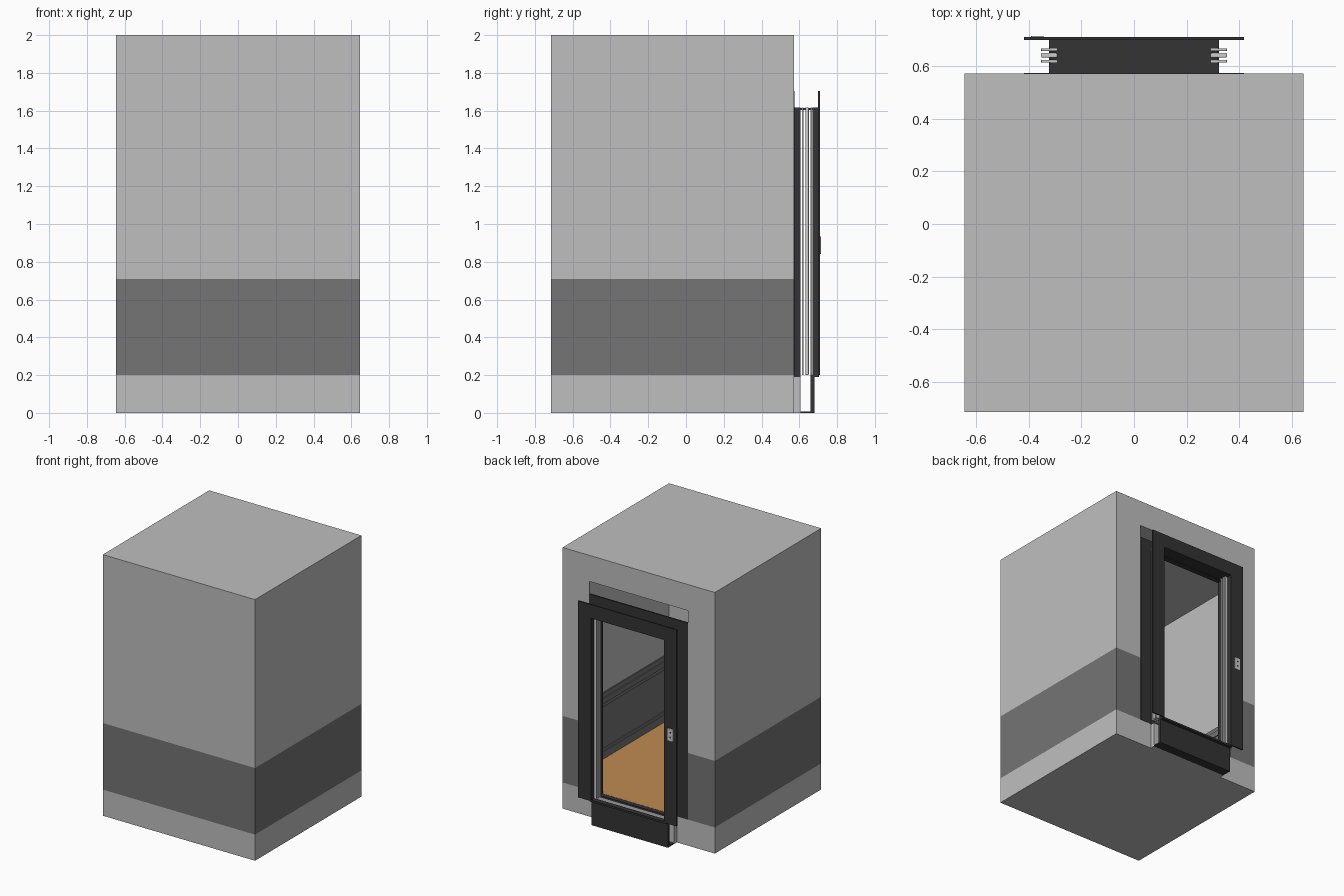
import bpy
import bmesh

if "Cube" in bpy.data.objects:
    bpy.data.objects.remove(bpy.data.objects["Cube"], do_unlink=True)


def material(name, rgb):
    m = bpy.data.materials.new(name)
    m.use_nodes = True
    colour = (*rgb, 1)
    m.diffuse_color = colour
    m.node_tree.nodes["Principled BSDF"].inputs["Base Color"].default_value = colour
    return m


LIGHT = material("light grey", (0.52, 0.52, 0.52))
BAND = material("mid grey", (0.178, 0.178, 0.178))
DARK = material("charcoal", (0.033, 0.033, 0.033))
WOOD = material("warm wood", (0.53, 0.26, 0.085))
SILVER = material("silver", (0.6, 0.6, 0.6))


def box(name, xs, ys, zs, mat, bevel=0):
    """Box spanning the given ranges on each axis."""
    mesh = bpy.data.meshes.new(name)
    bm = bmesh.new()
    bmesh.ops.create_cube(bm, size=1)
    for v in bm.verts:
        v.co = [r[0] if c < 0 else r[1] for c, r in zip(v.co, (xs, ys, zs))]
    bm.to_mesh(mesh)
    bm.free()
    mesh.materials.append(mat)
    ob = bpy.data.objects.new(name, mesh)
    bpy.context.collection.objects.link(ob)
    if bevel:
        mod = ob.modifiers.new("rounded", "BEVEL")
        mod.width, mod.segments = bevel, 3
    return ob


def pair(name, xs, ys, zs, mat, bevel=0):
    """Matching boxes on the left and right."""
    box("left_" + name, xs, ys, zs, mat, bevel)
    box("right_" + name, (-xs[1], -xs[0]), ys, zs, mat, bevel)


# Main sizes
W, FRONT, BACK = 0.645, -0.715, 0.572
FLOOR, BELT, CEIL, TOP = 0.2, 0.71, 1.8, 2.0
T = 0.005
HOLE = 0.418
INNER, JAMB, HEAD, HEAD_TOP, PLATE_TOP = 0.31, 0.323, 1.6, 1.617, 1.705

# Cabin base, roof and wooden floor
box("cabin_base", (-W, W), (FRONT, BACK), (0, FLOOR), LIGHT)
box("cabin_roof", (-W, W), (FRONT, BACK), (CEIL, TOP), LIGHT)
box("cabin_floor", (-W + T, W - T), (FRONT + T, BACK - T), (FLOOR, FLOOR + 0.003), WOOD)

# Thin cabin walls, with a darker belt below; the back wall leaves a doorway
for label, zs, mat in (("belt", (FLOOR, BELT), BAND), ("upper", (BELT, CEIL), LIGHT)):
    pair(label + "_side_wall", (W - T, W), (FRONT, BACK), zs, mat)
    box(label + "_front_wall", (-W + T, W - T), (FRONT, FRONT + T), zs, mat)
    pair(label + "_door_wall", (HOLE, W - T), (BACK - T, BACK), zs, mat)

# Inner skirting and chair rail mouldings
for label, z0, z1, depth in (("skirting", 0.205, 0.26, 0.012), ("skirting_cap", 0.26, 0.28, 0.006),
                             ("rail_base", 0.6, 0.63, 0.008), ("rail", 0.63, 0.67, 0.016),
                             ("rail_cap", 0.67, 0.705, 0.008)):
    pair(label, (W - T - depth, W - T), (FRONT + T, BACK - T), (z0, z1), BAND)
    box("front_" + label, (-W + T, W - T), (FRONT + T, FRONT + T + depth), (z0, z1), BAND)


def portal(name, plate, lining):
    """Flat door surround with a lining that forms the reveal."""
    pair(name + "_plate", (INNER, HOLE), plate, (FLOOR, PLATE_TOP), DARK)
    box(name + "_plate_top", (-INNER, INNER), plate, (HEAD, PLATE_TOP), DARK)
    pair(name + "_jamb", (INNER, JAMB), lining, (FLOOR, HEAD_TOP), DARK)
    box(name + "_head", (-INNER, INNER), lining, (HEAD, HEAD_TOP), DARK)
    box(name + "_sill", (-JAMB, JAMB), lining, (FLOOR - 0.01, FLOOR + 0.004), DARK)


portal("cabin_portal", (0.562, 0.574), (0.57, 0.606))
portal("landing_portal", (0.7, 0.71), (0.67, 0.704))

# Head cover between the two portals
box("door_track", (-JAMB + 0.004, JAMB - 0.004), (0.606, 0.67), (HEAD + 0.004, HEAD_TOP - 0.003), DARK)

# Folded door leaves on both sides
for label, y, half in (("inner", 0.618, 0.005), ("middle", 0.641, 0.009), ("outer", 0.663, 0.005)):
    pair(label + "_door_leaf", (0.291, 0.354), (y - half, y + half), (FLOOR, HEAD_TOP + 0.001),
         SILVER, half * 0.6)

# Apron below the doorway
box("apron_back", (-JAMB, JAMB), (BACK, 0.606), (0, FLOOR - 0.01), LIGHT)
box("apron_front", (-JAMB, JAMB), (0.658, 0.68), (0, FLOOR), DARK)
box("apron_lip", (-JAMB, JAMB), (0.606, 0.658), (0, 0.008), DARK)

# Call panel on the landing surround
box("call_panel", (-0.392, -0.342), (0.708, 0.7145), (0.84, 0.935), SILVER, 0.003)
for z in (0.87, 0.905):
    box("call_button", (-0.373, -0.361), (0.713, 0.7155), (z - 0.006, z + 0.006), DARK)
